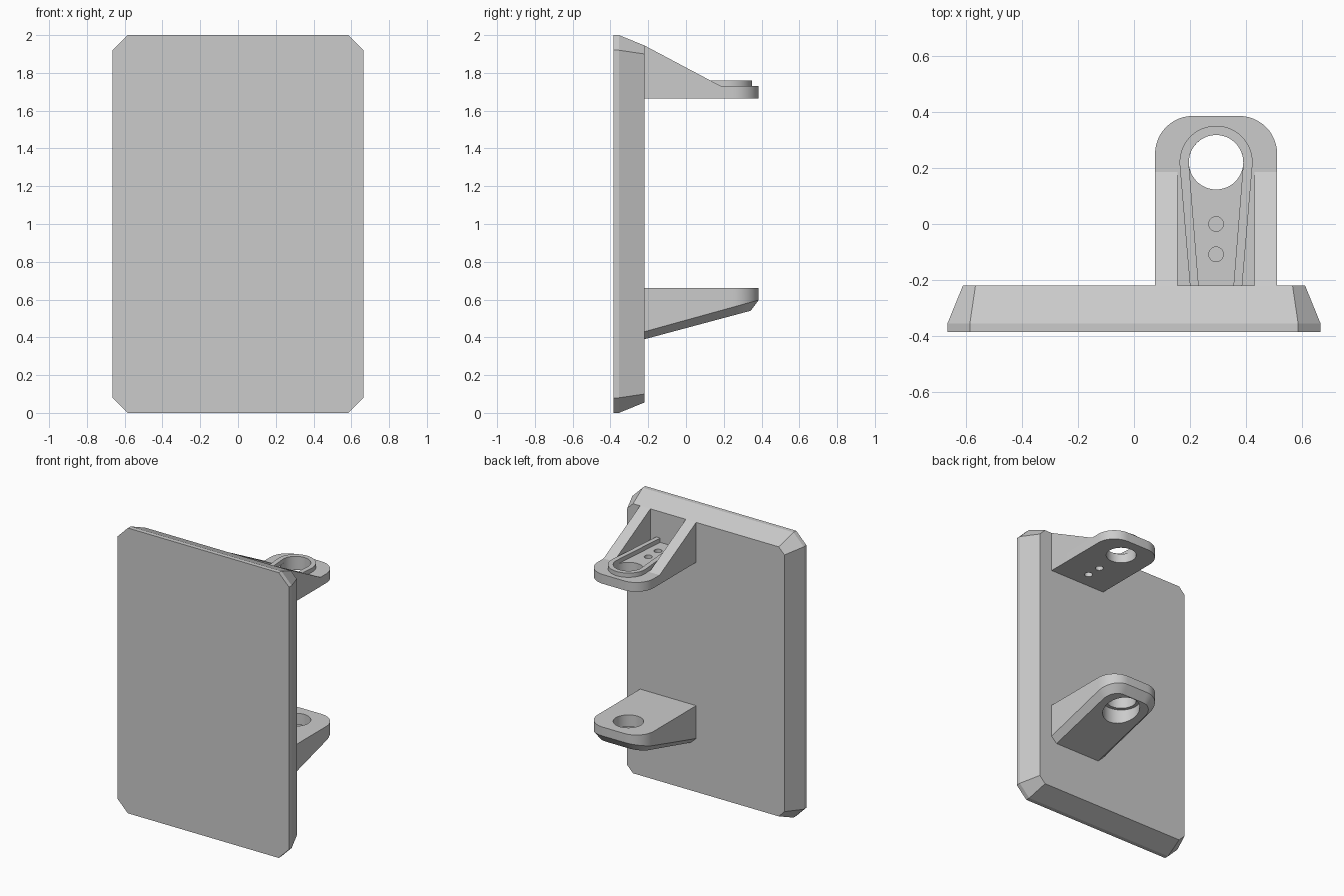
import bpy, bmesh
from math import cos, sin, radians

cube = bpy.data.objects.get("Cube")
if cube:
    bpy.data.objects.remove(cube)

grey = bpy.data.materials.new("plain grey")
grey.use_nodes = True
grey.diffuse_color = (0.6, 0.6, 0.6, 1)
grey.node_tree.nodes["Principled BSDF"].inputs["Base Color"].default_value = (0.6, 0.6, 0.6, 1)

CX, HY = 0.2925, 0.22     # bracket centre line and hole position
WALL, END = -0.22, 0.385  # plate back and bracket tip
HALF, RAD = 0.2175, 0.135


def loft(name, rings):
    """Solid skinned through rings of equal point count, capped at both ends."""
    bm = bmesh.new()
    rows = [[bm.verts.new(p) for p in ring] for ring in rings]
    n = len(rows[0])
    for a, b in zip(rows, rows[1:]):
        for i in range(n):
            j = (i + 1) % n
            bm.faces.new((a[i], a[j], b[j], b[i]))
    bm.faces.new(rows[0][::-1])
    bm.faces.new(rows[-1])
    bmesh.ops.recalc_face_normals(bm, faces=bm.faces)
    mesh = bpy.data.meshes.new(name)
    bm.to_mesh(mesh)
    bm.free()
    mesh.materials.append(grey)
    ob = bpy.data.objects.new(name, mesh)
    bpy.context.collection.objects.link(ob)
    return ob


def arc(cx, cy, r, a, b, n):
    angles = [radians(a + (b - a) * i / n) for i in range(n + 1)]
    return [(cx + r * cos(t), cy + r * sin(t)) for t in angles]


def flat(points, z):
    return [(x, y, z) for x, y in points]


def tongue(inset=0):
    """Bracket footprint with a rounded tip."""
    w, r, dx, y = HALF - inset, RAD - inset, HALF - RAD, END - RAD
    return ([(CX + w, WALL)] + arc(CX + dx, y, r, 0, 90, 12)
            + arc(CX - dx, y, r, 90, 180, 12) + [(CX - w, WALL)])


def drill(ob, y, r, z0, z1):
    circle = arc(CX, y, r, 0, 352.5, 47)
    cutter = loft("drill_cutter", [flat(circle, z0), flat(circle, z1)])
    cutter.hide_render = True
    mod = ob.modifiers.new("hole", "BOOLEAN")
    mod.operation, mod.solver, mod.object = "DIFFERENCE", "EXACT", cutter
    activate(ob)
    bpy.ops.object.modifier_apply(modifier=mod.name)
    bpy.data.objects.remove(cutter)


def activate(ob):
    bpy.ops.object.select_all(action="DESELECT")
    ob.select_set(True)
    bpy.context.view_layer.objects.active = ob


def smooth(ob):
    activate(ob)
    bpy.ops.object.shade_smooth_by_angle(angle=radians(25))


# Main plate: cut corners and a bevelled back
def octagon(y, w, h, cw, ch):
    quarter = [(w, ch), (cw, h), (-cw, h), (-w, ch)]
    pts = quarter + [(-x, -z) for x, z in quarter]
    return [(x, y, 1 + z) for x, z in pts]


loft("main_plate", [octagon(-0.385, 0.665, 1, 0.585, 0.92),
                    octagon(-0.355, 0.665, 1, 0.585, 0.92),
                    octagon(WALL, 0.61, 0.945, 0.565, 0.9)])

# Upper bracket shelf with main hole and two screw holes
shelf = loft("upper_shelf", [flat(tongue(), 1.665), flat(tongue(), 1.73)])
for y, r in ((HY, 0.097), (0, 0.026), (-0.108, 0.026)):
    drill(shelf, y, r, 1.5, 1.9)
smooth(shelf)

# Sloping ribs on both sides of the shelf
for side, x0 in (("right", CX - HALF), ("left", CX + HALF - 0.08)):
    profile = [(WALL, 1.73), (0.185, 1.73), (WALL, 1.945)]
    loft(side + "_rib", [[(x, y, z) for y, z in profile] for x in (x0, x0 + 0.08)])

# Raised rim: wraps the hole and narrows toward the plate
outer = [(CX + 0.093, WALL)] + arc(CX, HY, 0.13, -5, 185, 32) + [(CX - 0.093, WALL)]
inner = [(CX + 0.062, WALL)] + arc(CX, HY, 0.097, -5, 185, 32) + [(CX - 0.062, WALL)]
outline = outer + inner[::-1]
smooth(loft("raised_rim", [flat(outline, 1.73), flat(outline, 1.76)]))

# Lower bracket: sloping underside, chamfered edge, stepped hole
lower = loft("lower_bracket", [
    flat(tongue(), 0.66),
    [(x, y, 0.43 + 0.277 * (y - WALL)) for x, y in tongue()],
    [(x, y, 0.39 + 0.268 * (y - WALL)) for x, y in tongue(0.042)]])
drill(lower, HY, 0.097, 0.2, 0.8)
drill(lower, HY, 0.12, 0.2, 0.58)
smooth(lower)
